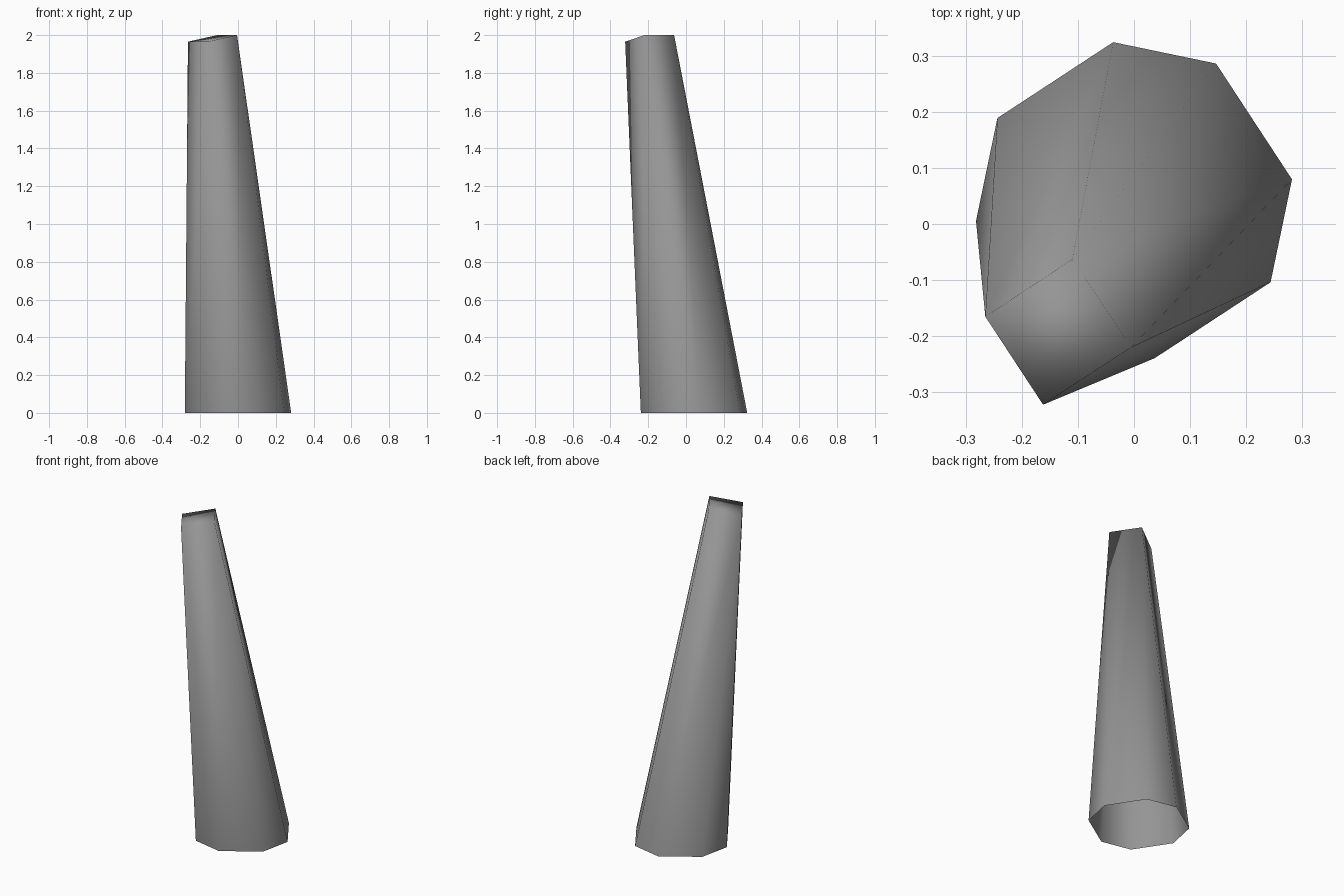
import bpy, bmesh
from math import cos, sin, radians

if "Cube" in bpy.data.objects:
    bpy.data.objects.remove(bpy.data.objects["Cube"])

bm = bmesh.new()

# base: square with wide cut corners on the ground (two points per quarter turn)
base = [bm.verts.new((0.284 * cos(radians(a + 90 * i)),
                      0.0425 + 0.284 * sin(radians(a + 90 * i)), 0))
        for i in range(4) for a in (7.5, 59)]

# top: small square, offset and tilted
top = [bm.verts.new(p) for p in ((-0.005, -0.22, 2), (-0.11, -0.063, 2),
                                 (-0.265, -0.165, 1.965), (-0.162, -0.322, 1.965))]

# sides: each top corner fans to two base corners, quads in between
for i in range(4):
    a, b = base[2 * i - 1], base[2 * i]
    bm.faces.new((a, b, top[i]))
    bm.faces.new((b, base[2 * i + 1], top[(i + 1) % 4], top[i]))
bm.faces.new(top)

bmesh.ops.recalc_face_normals(bm, faces=bm.faces)
for f in bm.faces:
    f.smooth = True

mesh = bpy.data.meshes.new("leaning_tapered_post")
bm.to_mesh(mesh)
bm.free()
post = bpy.data.objects.new("leaning_tapered_post", mesh)
bpy.context.collection.objects.link(post)

# dark grey
grey = bpy.data.materials.new("dark_grey")
grey.diffuse_color = (0.3, 0.3, 0.3, 1)
grey.use_nodes = True
grey.node_tree.nodes["Principled BSDF"].inputs["Base Color"].default_value = grey.diffuse_color
mesh.materials.append(grey)
